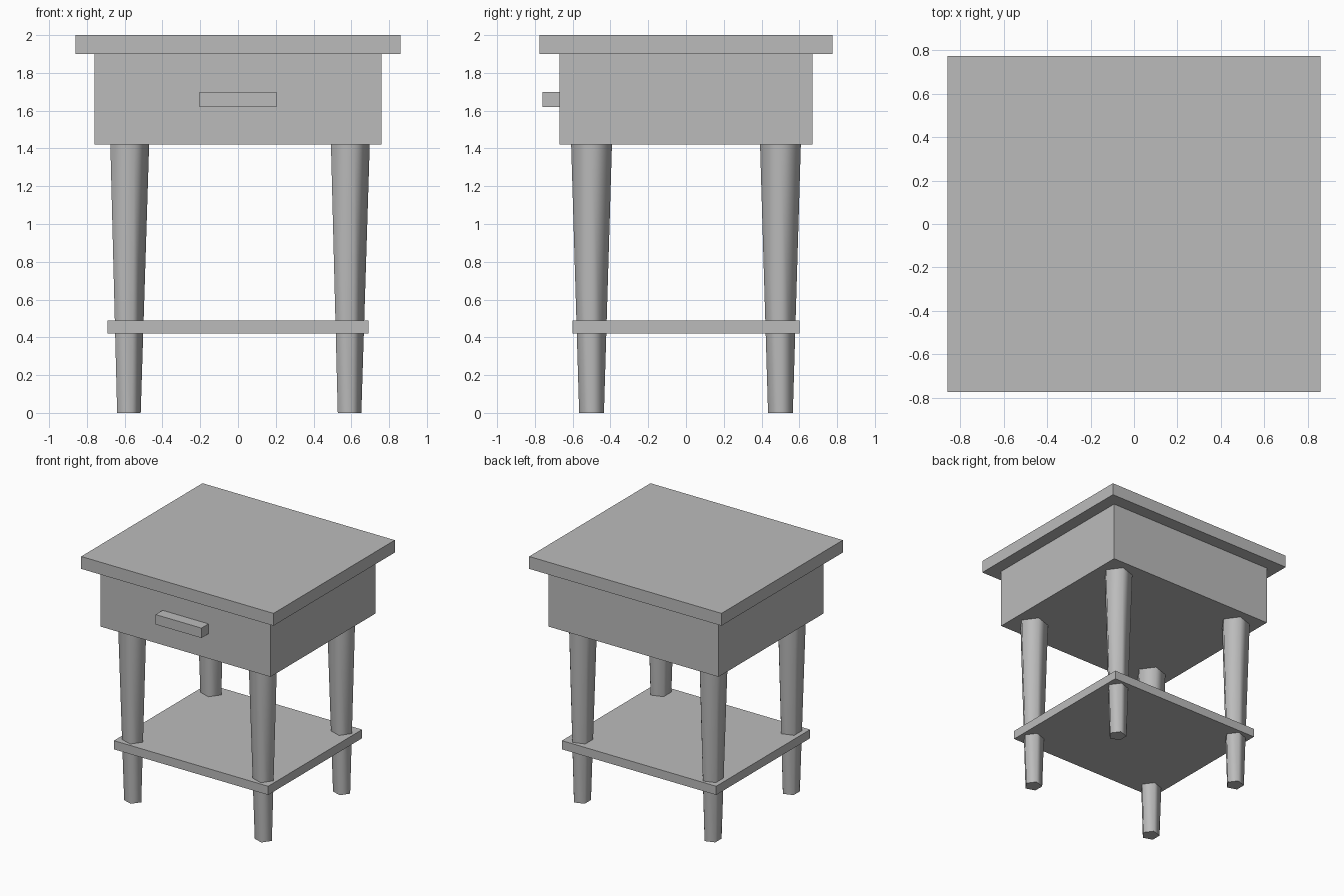
import bpy
import bmesh
from mathutils import Matrix

if "Cube" in bpy.data.objects:
    bpy.data.objects.remove(bpy.data.objects["Cube"])

grey = bpy.data.materials.new("plain grey")
grey.diffuse_color = (0.5, 0.5, 0.5, 1.0)
grey.use_nodes = True
grey.node_tree.nodes["Principled BSDF"].inputs["Base Color"].default_value = grey.diffuse_color


def add_object(name, bm):
    mesh = bpy.data.meshes.new(name)
    bm.to_mesh(mesh)
    bm.free()
    mesh.materials.append(grey)
    obj = bpy.data.objects.new(name, mesh)
    bpy.context.collection.objects.link(obj)
    return obj


def box(name, x, y, z):
    """Box from (min, max) pairs on each axis."""
    bm = bmesh.new()
    size = [b - a for a, b in (x, y, z)]
    centre = [(a + b) / 2 for a, b in (x, y, z)]
    bmesh.ops.create_cube(bm, size=1, matrix=Matrix.LocRotScale(centre, None, size))
    return add_object(name, bm)


def leg(name, x, y):
    """Five-sided tapered leg, one corner pointing to +x."""
    bm = bmesh.new()
    height = 1.42
    bmesh.ops.create_cone(bm, cap_ends=True, segments=5, radius1=0.069,
                          radius2=0.1135, depth=height)
    # turn the corner that points furthest along one axis towards +x
    first = max(bm.verts, key=lambda v: v.co.x * 0.001 + v.co.xy.length).co.xy
    turn = first.angle_signed((1, 0))
    bmesh.ops.rotate(bm, verts=bm.verts, matrix=Matrix.Rotation(-turn, 3, 'Z'))
    bmesh.ops.translate(bm, verts=bm.verts, vec=(x, y, height / 2))
    obj = add_object(name, bm)
    # smooth sides, sharp end caps
    for p in obj.data.polygons:
        p.use_smooth = abs(p.normal.z) < 0.9
    return obj


# Table top, drawer case, handle and lower shelf
box("table_top", (-0.86, 0.86), (-0.775, 0.775), (1.90, 2.0))
box("drawer_case", (-0.76, 0.76), (-0.67, 0.67), (1.42, 1.90))
box("drawer_handle", (-0.205, 0.205), (-0.76, -0.67), (1.62, 1.70))
box("lower_shelf", (-0.69, 0.69), (-0.60, 0.60), (0.42, 0.49))

# Four legs
for side, x in (("left", -0.584), ("right", 0.584)):
    for end, y in (("front", -0.5), ("back", 0.5)):
        leg(f"{end}_{side}_leg", x, y)
